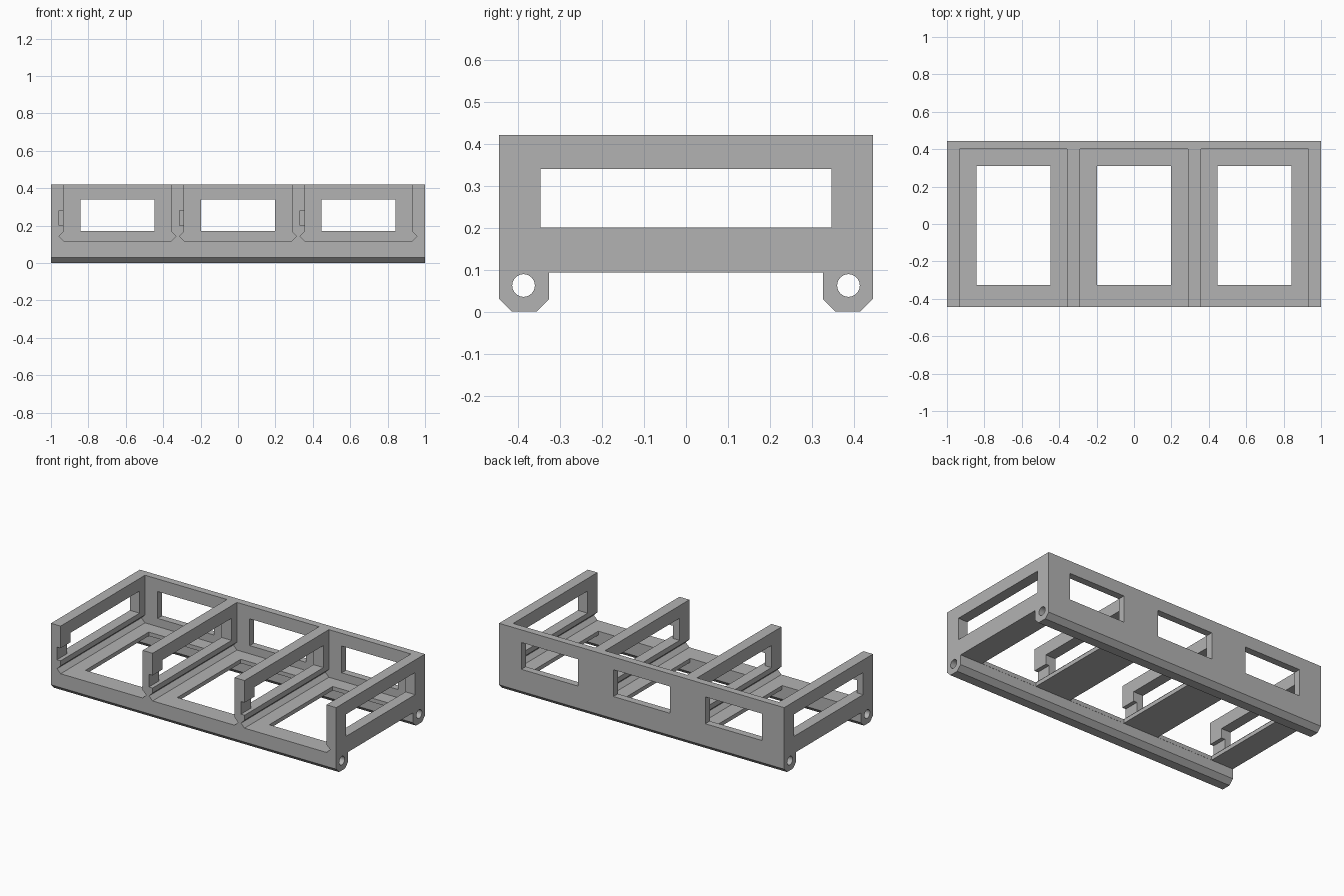
import bpy
import bmesh
import math
from mathutils import Vector

cube = bpy.data.objects.get("Cube")
if cube:
    bpy.data.objects.remove(cube, do_unlink=True)

# Main dimensions
HALF_X, HALF_Y, TOP = 1.0, 0.445, 0.42
FLOOR, PLATE = 0.118, 0.093
BAY_HALF, BACK_WALL = 0.2875, 0.40
BAY_CENTRES = (-0.645, 0.0, 0.645)
ROD_Y, ROD_Z, ROD_RADIUS = 0.387, 0.062, 0.027

grey = bpy.data.materials.new("matte_grey")
grey.use_nodes = True
colour = (0.45, 0.45, 0.45, 1)
grey.diffuse_color = colour
grey.node_tree.nodes["Principled BSDF"].inputs["Base Color"].default_value = colour


def prism(name, profile, axis, start, end):
    """Extrude a closed profile along x (profile is y,z) or y (profile is x,z)."""
    bm = bmesh.new()
    if axis == "x":
        verts = [bm.verts.new((start, a, b)) for a, b in profile]
        move = Vector((end - start, 0, 0))
    else:
        verts = [bm.verts.new((a, start, b)) for a, b in profile]
        move = Vector((0, end - start, 0))
    face = bm.faces.new(verts)
    out = bmesh.ops.extrude_face_region(bm, geom=[face])
    moved = [v for v in out["geom"] if isinstance(v, bmesh.types.BMVert)]
    bmesh.ops.translate(bm, vec=move, verts=moved)
    bmesh.ops.recalc_face_normals(bm, faces=bm.faces)
    mesh = bpy.data.meshes.new(name)
    bm.to_mesh(mesh)
    bm.free()
    mesh.materials.append(grey)
    obj = bpy.data.objects.new(name, mesh)
    bpy.context.scene.collection.objects.link(obj)
    return obj


def box(name, x0, x1, y0, y1, z0, z1):
    return prism(name, [(x0, z0), (x1, z0), (x1, z1), (x0, z1)], "y", y0, y1)


# Solid tray with a chamfered rail under the front and back edges
rail = [(0.326, PLATE), (0.326, 0.03), (0.356, 0), (0.415, 0), (HALF_Y, 0.03)]
section = rail + [(HALF_Y, TOP), (-HALF_Y, TOP)] + [(-y, z) for y, z in reversed(rail)]
tray = prism("tray_frame", section, "x", -HALF_X, HALF_X)

cutters = []
for c in BAY_CENTRES:
    # Open-fronted bay with a V groove along each lower side
    side = [(BAY_HALF, FLOOR), (BAY_HALF + 0.025, 0.143),
            (BAY_HALF, 0.168), (BAY_HALF, TOP + 0.1)]
    profile = [(c + x, z) for x, z in side] + [(c - x, z) for x, z in reversed(side)]
    cutters.append(prism("bay_cutter", profile, "y", -0.6, BACK_WALL))
    # Openings in the floor and the back wall
    cutters.append(box("floor_cutter", c - 0.198, c + 0.198, -0.325, 0.31, 0.05, 0.15))
    cutters.append(box("back_cutter", c - 0.198, c + 0.198, 0.37, 0.5, 0.17, 0.34))
    # Latch notch at the front of the bay's right-hand wall
    cutters.append(box("notch_cutter", c - BAY_HALF - 0.025, c - BAY_HALF + 0.02,
                       -0.6, -0.33, 0.2, 0.28))

# Long window through all the upright walls
cutters.append(box("wall_cutter", -1.1, 1.1, -0.346, 0.346, 0.2, 0.34))

# Rod holes along both rails
for s in (-1, 1):
    ring = [(s * ROD_Y + ROD_RADIUS * math.cos(math.tau * i / 32),
             ROD_Z + ROD_RADIUS * math.sin(math.tau * i / 32)) for i in range(32)]
    cutters.append(prism("rod_cutter", ring, "x", -1.1, 1.1))

for cutter in cutters:
    cutter.hide_render = True
    mod = tray.modifiers.new("cut", "BOOLEAN")
    mod.operation, mod.solver, mod.object = "DIFFERENCE", "EXACT", cutter

# Bake the cuts and remove the cutters
graph = bpy.context.evaluated_depsgraph_get()
baked = bpy.data.meshes.new_from_object(tray.evaluated_get(graph))
tray.modifiers.clear()
tray.data = baked
for cutter in cutters:
    bpy.data.objects.remove(cutter, do_unlink=True)

# Smooth only the round rod holes
bpy.ops.object.select_all(action="DESELECT")
tray.select_set(True)
bpy.context.view_layer.objects.active = tray
bpy.ops.object.shade_smooth_by_angle(angle=math.radians(25))
